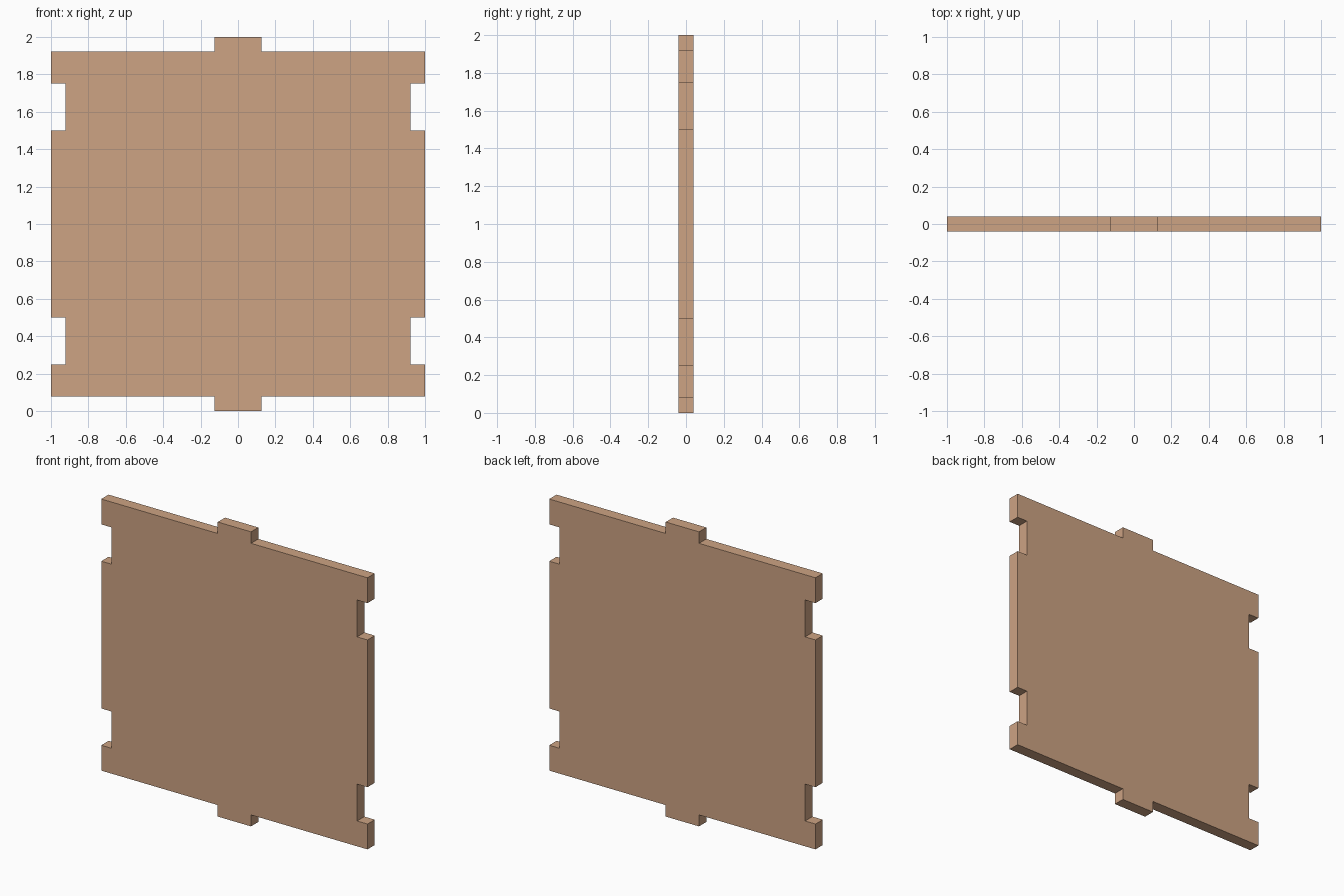
import bpy, bmesh

if "Cube" in bpy.data.objects:
    bpy.data.objects.remove(bpy.data.objects["Cube"])

T = 0.078  # sheet thickness, also tab height and notch depth

# Tan sheet colour
mat = bpy.data.materials.new("tan_board")
mat.diffuse_color = (0.610, 0.366, 0.227, 1)
mat.use_nodes = True
mat.node_tree.nodes["Principled BSDF"].inputs["Base Color"].default_value = mat.diffuse_color

# Upper right quarter of the outline, relative to the panel centre
quarter = [(1, 0.5), (1 - T, 0.5), (1 - T, 0.75), (1, 0.75),
           (1, 1 - T), (0.125, 1 - T), (0.125, 1)]

# Mirror the quarter to the left, then the upper half downwards
half = quarter + [(-x, z) for x, z in reversed(quarter)]
outline = half + [(x, -z) for x, z in reversed(half)]

# Panel: extrude the outline through the sheet thickness
bm = bmesh.new()
face = bm.faces.new([bm.verts.new((x, -T / 2, z + 1)) for x, z in outline])
ext = bmesh.ops.extrude_face_region(bm, geom=[face])
bmesh.ops.translate(bm, vec=(0, T, 0),
                    verts=[g for g in ext["geom"] if isinstance(g, bmesh.types.BMVert)])
bmesh.ops.recalc_face_normals(bm, faces=bm.faces)

mesh = bpy.data.meshes.new("tabbed_panel")
bm.to_mesh(mesh)
bm.free()
mesh.materials.append(mat)
bpy.context.collection.objects.link(bpy.data.objects.new("tabbed_panel", mesh))
